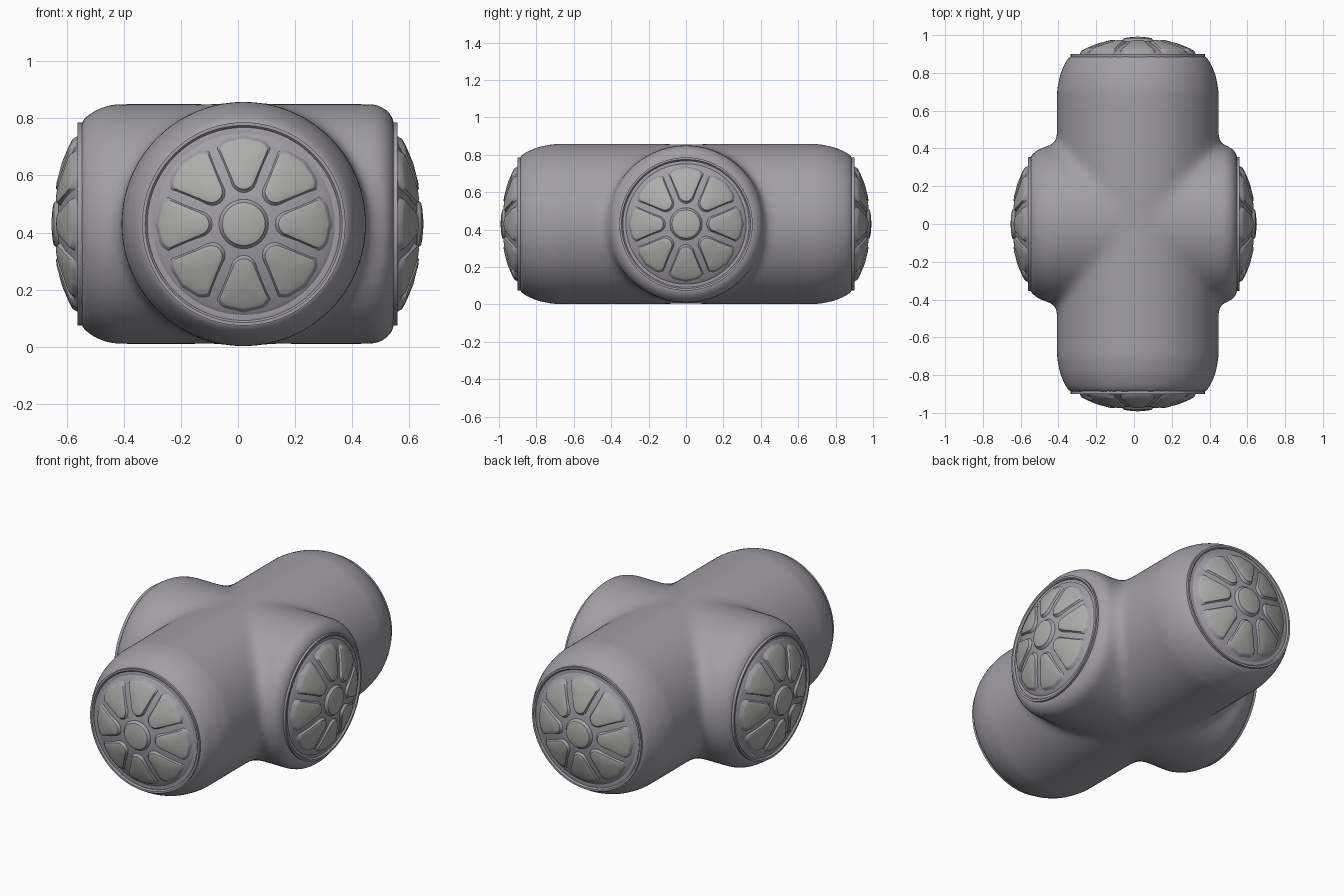
import bpy, bmesh
from math import sin, cos, pi, radians
from mathutils import Vector, Matrix

if "Cube" in bpy.data.objects:
    bpy.data.objects.remove(bpy.data.objects["Cube"])

CENTRE = Vector((0.02, 0, 0.43))


def material(name, colour):
    m = bpy.data.materials.new(name)
    m.diffuse_color = (*colour, 1)
    m.use_nodes = True
    m.node_tree.nodes["Principled BSDF"].inputs["Base Color"].default_value = m.diffuse_color
    return m


SHELL = material("shell_grey", (0.36, 0.345, 0.38))
PAD = material("pad_grey", (0.42, 0.425, 0.41))


def frame(direction, origin):
    rot = Vector(direction).to_track_quat('Z', 'Y').to_matrix().to_4x4()
    return Matrix.Translation(origin) @ rot


def lathe(bm, profile, mat, n=96):
    # revolve (radius, height) points around the local z axis
    rings = []
    for r, h in profile:
        if r == 0:
            rings.append([bm.verts.new(mat @ Vector((0, 0, h)))] * n)
        else:
            rings.append([bm.verts.new(mat @ Vector((r * cos(2 * pi * i / n), r * sin(2 * pi * i / n), h)))
                          for i in range(n)])
    for a, b in zip(rings, rings[1:]):
        for i in range(n):
            j = (i + 1) % n
            bm.faces.new(list(dict.fromkeys((a[i], a[j], b[j], b[i]))))


def finish(bm, name, mats, angle=35):
    bmesh.ops.recalc_face_normals(bm, faces=bm.faces)
    me = bpy.data.meshes.new(name)
    bm.to_mesh(me)
    bm.free()
    ob = bpy.data.objects.new(name, me)
    bpy.context.collection.objects.link(ob)
    for m in mats:
        me.materials.append(m)
    bpy.ops.object.select_all(action='DESELECT')
    ob.select_set(True)
    bpy.context.view_layer.objects.active = ob
    bpy.ops.object.shade_smooth_by_angle(angle=radians(angle))
    return ob


# Body: two crossing barrels, fused and blended along their creases
bm = bmesh.new()
lathe(bm, [(0, -0.892), (0.357, -0.892), (0.385, -0.855), (0.412, -0.79), (0.428, -0.71),
           (0.428, 0.71), (0.412, 0.79), (0.385, 0.855), (0.357, 0.892), (0, 0.892)],
      frame((0, 1, 0), CENTRE))
lathe(bm, [(0, -0.572), (0.357, -0.572), (0.39, -0.535), (0.411, -0.49), (0.42, -0.45),
           (0.42, 0.46), (0.405, 0.495), (0.385, 0.515), (0.357, 0.528), (0, 0.528)],
      frame((1, 0, 0), CENTRE))
raw = finish(bm, "raw_body", [SHELL])
mod = raw.modifiers.new("fuse", 'REMESH')
mod.mode = 'VOXEL'
mod.voxel_size = 0.018
fused = bpy.data.meshes.new_from_object(raw.evaluated_get(bpy.context.evaluated_depsgraph_get()))
bpy.data.objects.remove(raw)
bm = bmesh.new()
bm.from_mesh(fused)
crease = [v for v in bm.verts
          if abs(abs(v.co.x - 0.02) - abs(v.co.y)) < 0.09 and abs(v.co.y) < 0.47]
for _ in range(14):
    bmesh.ops.smooth_vert(bm, verts=crease, factor=0.5, use_axis_x=True, use_axis_y=True, use_axis_z=True)
for _ in range(3):
    bmesh.ops.smooth_vert(bm, verts=bm.verts, factor=0.5, use_axis_x=True, use_axis_y=True, use_axis_z=True)
finish(bm, "cross_body", [SHELL], 60)


# Domed cap height and the rounded wedge outline of one petal pad
def dome(r):
    return 0.074 - 0.8 * r * r


def petal_outline():
    pts = []
    for cx, cy, rad, angles in ((0.25, -0.045, 0.035, range(-80, -9, 14)),
                                (0.262, 0, 0.033, (-5, 0, 5)),
                                (0.25, 0.045, 0.035, range(10, 81, 14)),
                                (0.162, 0, 0.036, range(108, 253, 16))):
        pts += [Vector((cx + rad * cos(radians(a)), cy + rad * sin(radians(a)))) for a in angles]
    return pts


def add_pad(bm, outline, centre, mat):
    # bevelled skirt, then a crowned top following the dome
    rings = []
    for offset, lift in ((0.022, -0.006), (0.012, 0.002), (0.004, 0.013), (0, 0.014), (-0.02, 0.016)):
        ring = []
        for p in outline:
            d = p - centre
            q = centre + d * (1 + offset / d.length)
            ring.append(bm.verts.new(mat @ Vector((q.x, q.y, dome(q.length) + lift))))
        rings.append(ring)
    n = len(outline)
    for k, (a, b) in enumerate(zip(rings, rings[1:])):
        for i in range(n):
            j = (i + 1) % n
            bm.faces.new((a[i], a[j], b[j], b[i])).material_index = int(k > 1)
    mid = bm.verts.new(mat @ Vector((centre.x, centre.y, dome(centre.length) + 0.018)))
    for i in range(n):
        bm.faces.new((rings[-1][i], rings[-1][(i + 1) % n], mid)).material_index = 1


# End caps: rim, dome, eight petals and a hub on each of the four arms
caps = (("front", (0, -1, 0), Vector((0.02, -0.9, 0.43))),
        ("back", (0, 1, 0), Vector((0.02, 0.9, 0.43))),
        ("left", (-1, 0, 0), Vector((-0.562, 0, 0.43))),
        ("right", (1, 0, 0), Vector((0.558, 0, 0.43))))
for name, direction, origin in caps:
    mat = frame(direction, origin)
    bm = bmesh.new()
    lathe(bm, [(0.354, -0.04), (0.356, 0), (0.345, 0), (0.338, -0.008), (0.336, -0.04)], mat)
    finish(bm, name + "_rim", [SHELL])

    bm = bmesh.new()
    profile = [(0.34, -0.03), (0.325, -0.012)] + [(r, dome(r)) for r in (0.305, 0.26, 0.2, 0.14, 0.07)]
    lathe(bm, profile + [(0, dome(0))], mat, 64)
    finish(bm, name + "_dome", [SHELL])

    bm = bmesh.new()
    for k in range(8):
        add_pad(bm, petal_outline(), Vector((0.215, 0)), mat @ Matrix.Rotation(k * pi / 4, 4, 'Z'))
    hub = [Vector((0.071 * cos(2 * pi * i / 40), 0.071 * sin(2 * pi * i / 40))) for i in range(40)]
    add_pad(bm, hub, Vector((0, 0)), mat)
    finish(bm, name + "_pads", [SHELL, PAD])
